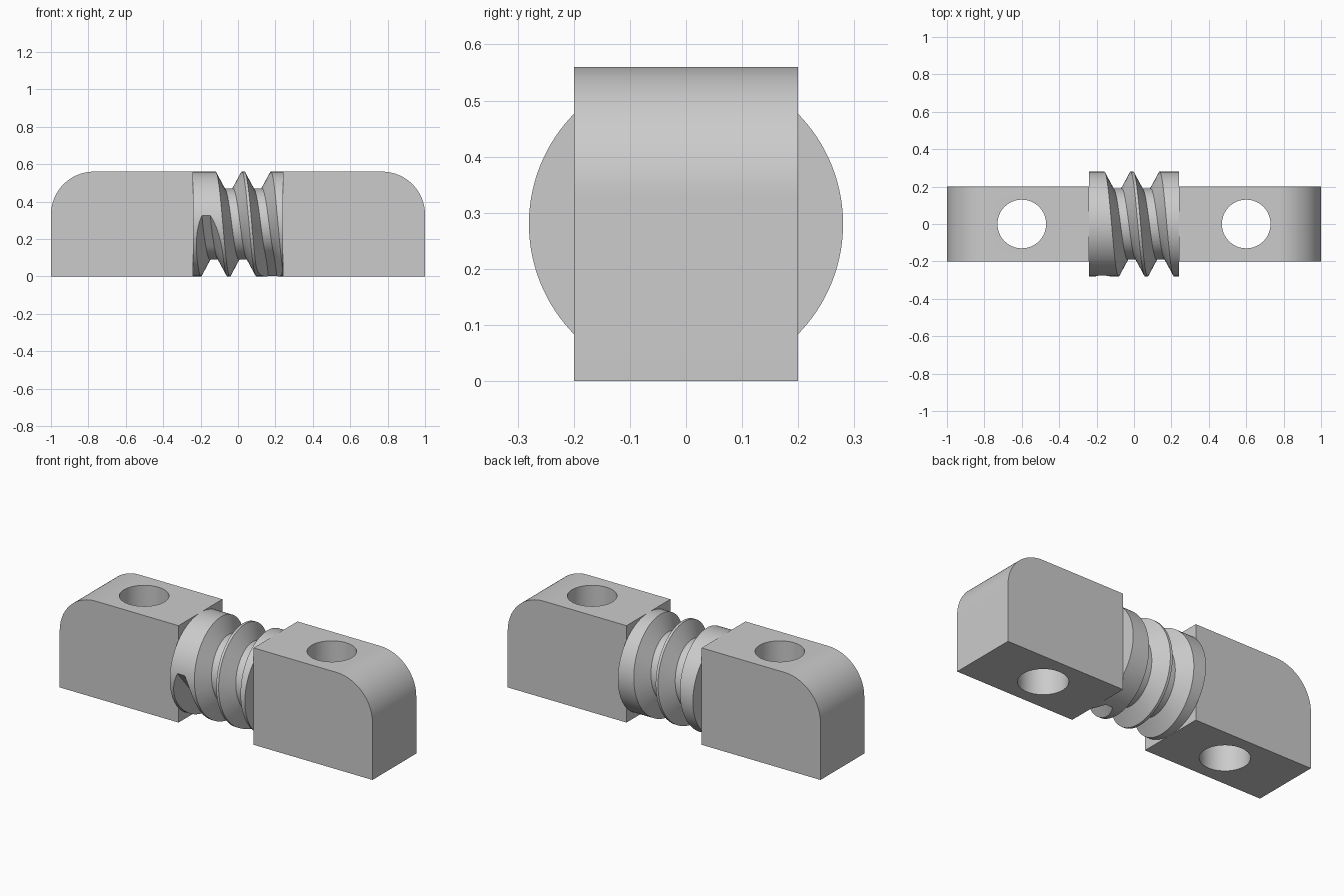
import bpy, bmesh, math

if "Cube" in bpy.data.objects:
    bpy.data.objects.remove(bpy.data.objects["Cube"])

grey = bpy.data.materials.new("plain grey")
grey.use_nodes = True
grey.diffuse_color = (0.6, 0.6, 0.6, 1)
grey.node_tree.nodes["Principled BSDF"].inputs["Base Color"].default_value = (0.6, 0.6, 0.6, 1)

HEIGHT, HALF_DEPTH, INNER = 0.56, 0.2, 0.24
R, ROOT, PITCH = 0.28, 0.19, 0.155


def make_object(name, bm):
    bmesh.ops.recalc_face_normals(bm, faces=bm.faces[:])
    mesh = bpy.data.meshes.new(name)
    bm.to_mesh(mesh)
    bm.free()
    mesh.materials.append(grey)
    obj = bpy.data.objects.new(name, mesh)
    bpy.context.collection.objects.link(obj)
    return obj


def cylinder(name, radius, length, segments, x, along_x=False):
    bpy.ops.mesh.primitive_cylinder_add(
        vertices=segments, radius=radius, depth=length, location=(x, 0, HEIGHT / 2),
        rotation=(0, math.pi / 2 if along_x else 0, 0))
    obj = bpy.context.object
    obj.name = name
    obj.data.materials.append(grey)
    return obj


def cut(obj, cutter):
    cutter.hide_render = True
    mod = obj.modifiers.new("cut", 'BOOLEAN')
    mod.operation, mod.solver, mod.object = 'DIFFERENCE', 'EXACT', cutter
    bpy.ops.object.select_all(action='DESELECT')
    bpy.context.view_layer.objects.active = obj
    obj.select_set(True)
    bpy.ops.object.modifier_apply(modifier=mod.name)
    bpy.data.objects.remove(cutter)
    bpy.ops.object.shade_smooth_by_angle(angle=math.radians(25))


# End blocks: rounded outer top corner, vertical through hole
def end_block(name, side):
    corner = 0.23
    outline = [(INNER, 0), (1, 0)]
    for i in range(25):
        a = math.pi / 2 * i / 24
        outline.append((1 - corner + corner * math.cos(a),
                        HEIGHT - corner + corner * math.sin(a)))
    outline.append((INNER, HEIGHT))
    bm = bmesh.new()
    face = bm.faces.new([bm.verts.new((side * x, -HALF_DEPTH, z)) for x, z in outline])
    ext = bmesh.ops.extrude_face_region(bm, geom=[face])
    moved = [v for v in ext["geom"] if isinstance(v, bmesh.types.BMVert)]
    bmesh.ops.translate(bm, verts=moved, vec=(0, 2 * HALF_DEPTH, 0))
    block = make_object(name, bm)
    cut(block, cylinder("hole_cutter", 0.13, 1, 64, side * 0.6))


end_block("left_block", 1)
end_block("right_block", -1)


# Helical groove cutter: trapezoid section that runs out tangentially at both ends
def groove_cutter(start, end):
    runout = math.degrees(math.acos(ROOT / (R + 0.004)))
    steps = (end - start) // 3
    outer = R + 0.008
    bm = bmesh.new()
    rings = []
    for i in range(steps + 1):
        deg = start + (end - start) * i / steps
        lift = max(0, start + runout - deg, deg - (end - runout))
        floor = ROOT / math.cos(math.radians(lift))
        wide = 0.0225 + 0.528 * (outer - floor)
        x, a = -0.205 + PITCH * deg / 360, math.radians(deg)
        section = [(-wide, outer), (-0.0225, floor), (0.0225, floor), (wide, outer)]
        rings.append([bm.verts.new((x + dx, -r * math.sin(a), HEIGHT / 2 + r * math.cos(a)))
                      for dx, r in section])
    for p, q in zip(rings, rings[1:]):
        for k in range(4):
            n = (k + 1) % 4
            bm.faces.new((p[k], p[n], q[n], q[k]))
    bm.faces.new(rings[0])
    bm.faces.new(rings[-1])
    bmesh.ops.triangulate(bm, faces=bm.faces[:])
    return make_object("groove_cutter", bm)


# Threaded middle shaft
shaft = cylinder("threaded_shaft", R, 2 * INNER, 128, 0, along_x=True)
cut(shaft, groove_cutter(80, 906))
